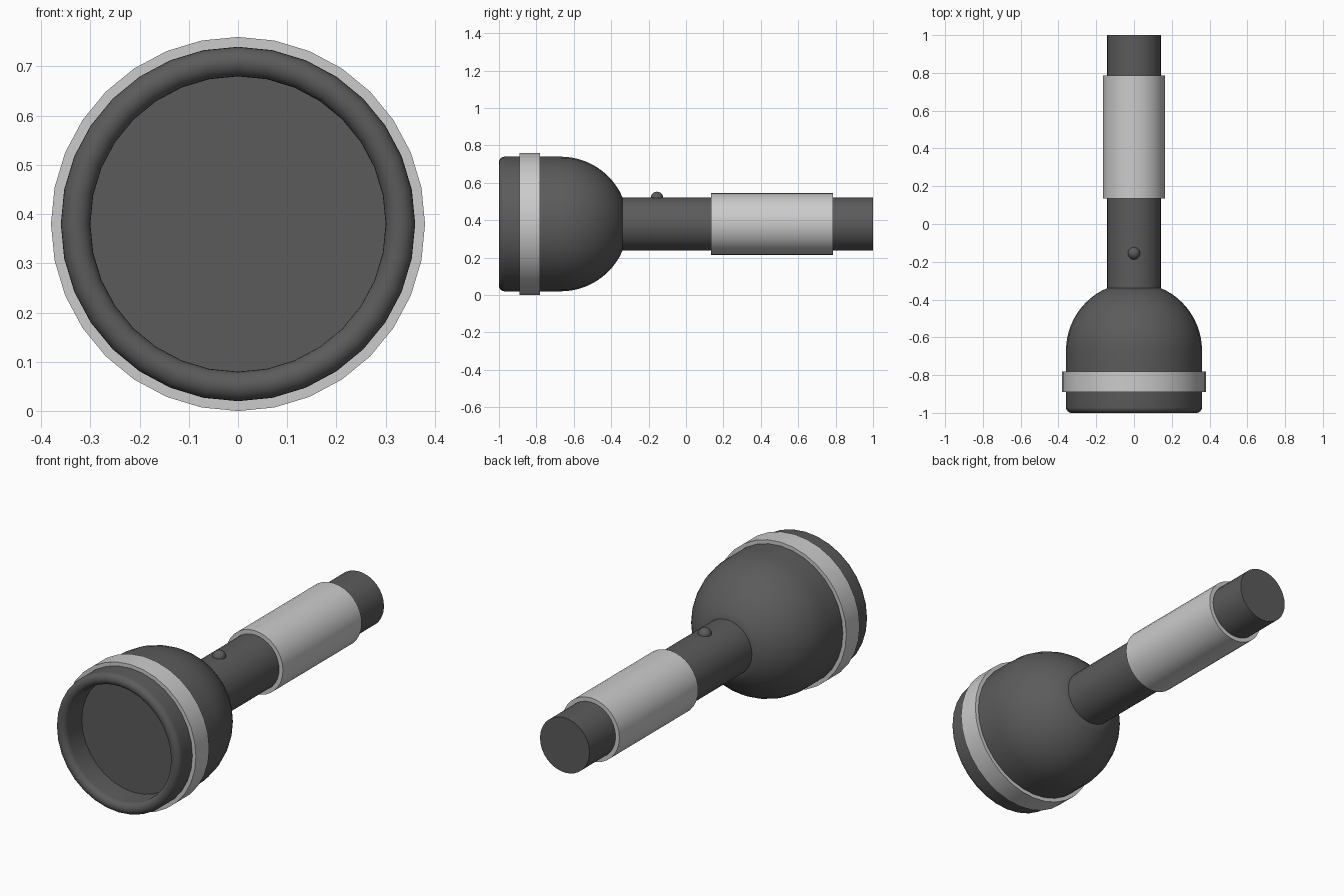
import bpy, bmesh
from math import sin, cos, pi, radians, asin
from mathutils import Vector

old = bpy.data.objects.get("Cube")
if old:
    bpy.data.objects.remove(old)

SIDES = 32
AXIS_Z = 0.38   # height of the torch's long axis


def material(name, grey):
    m = bpy.data.materials.new(name)
    m.use_nodes = True
    color = (grey, grey, grey, 1)
    m.diffuse_color = color
    bsdf = m.node_tree.nodes["Principled BSDF"]
    bsdf.inputs["Base Color"].default_value = color
    bsdf.inputs["Roughness"].default_value = 0.6
    return m


dark = material("dark grey", 0.105)
light = material("light grey", 0.60)


def arc(r, y, radius, start, end, steps):
    """Profile points on an arc; angle 0 points outward, 90 points to the back."""
    angles = [radians(start + (end - start) * i / steps) for i in range(steps + 1)]
    return [(r + radius * cos(a), y + radius * sin(a)) for a in angles]


def lathe(name, profile, mat, center=(0, 0, AXIS_Z), sides=SIDES):
    """Turn a (radius, y) profile around the y axis."""
    bm = bmesh.new()
    verts = [bm.verts.new((0, y, r)) for r, y in profile]
    edges = [bm.edges.new(pair) for pair in zip(verts, verts[1:])]
    bmesh.ops.spin(bm, geom=verts + edges, cent=(0, 0, 0), axis=(0, 1, 0),
                   angle=2 * pi, steps=sides, use_duplicate=False)
    bmesh.ops.remove_doubles(bm, verts=bm.verts, dist=1e-4)
    bmesh.ops.recalc_face_normals(bm, faces=bm.faces)
    mesh = bpy.data.meshes.new(name)
    bm.to_mesh(mesh)
    bm.free()
    mesh.shade_smooth()
    mesh.set_sharp_from_angle(angle=radians(35))
    mesh.materials.append(mat)
    ob = bpy.data.objects.new(name, mesh)
    ob.location = Vector(center)
    bpy.context.collection.objects.link(ob)
    return ob


def rod(name, radius, y0, y1, mat):
    return lathe(name, [(0, y0), (radius, y0), (radius, y1), (0, y1)], mat)


# Head: recessed lens, rounded rim, straight wall and domed back
HANDLE_R, HEAD_R, RIM = 0.143, 0.36, 0.03
dome_end = 90 - math_deg if (math_deg := asin(HANDLE_R / HEAD_R) * 180 / pi) else 90
head = [(0, -0.86)]
head += arc(HEAD_R - RIM, -1 + RIM, RIM, -180, 0, 12)
head.insert(1, (HEAD_R - 2 * RIM, -0.86))
head += arc(0, -0.67, HEAD_R, 0, dome_end, 12)
head += [(0, head[-1][1])]
lathe("head", head, dark)

# Handle, grip and head band
rod("handle", HANDLE_R, -0.40, 1.0, dark)
rod("grip_sleeve", 0.165, 0.135, 0.785, light)
lathe("head_band", [(0.35, -0.89), (0.38, -0.89), (0.38, -0.78),
                    (0.35, -0.78), (0.35, -0.89)], light)

# Switch button on top of the handle
lathe("switch_button", arc(0, 0, 0.033, -90, 90, 10), dark,
      center=(0, -0.155, AXIS_Z + HANDLE_R - 0.003), sides=20)
